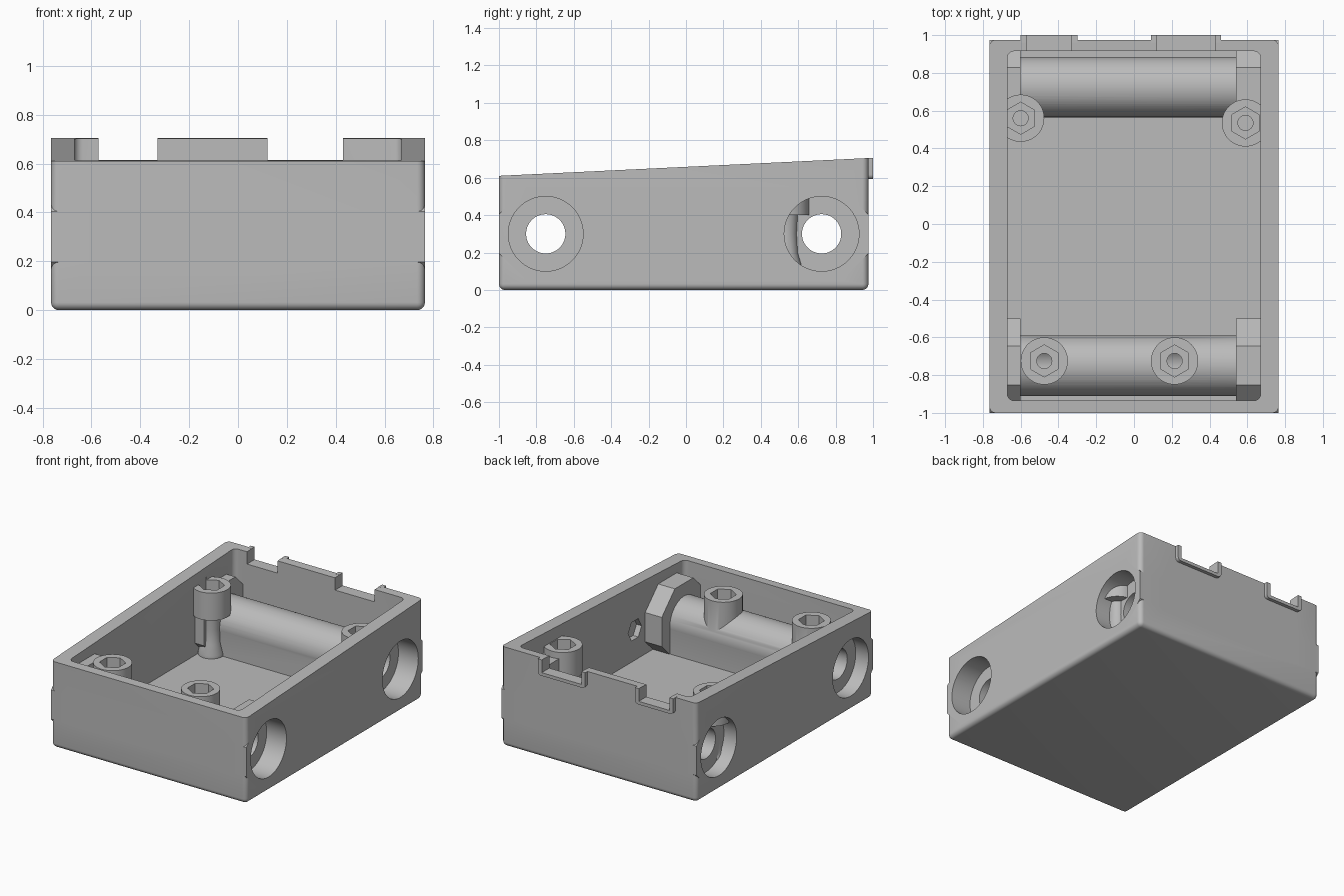
import bpy, bmesh, math
from mathutils import Matrix, Vector

cube = bpy.data.objects.get("Cube")
if cube:
    bpy.data.objects.remove(cube)

grey = bpy.data.materials.new("light_grey")
grey.use_nodes = True
colour = (0.5, 0.5, 0.5, 1)
grey.diffuse_color = colour
grey.node_tree.nodes["Principled BSDF"].inputs["Base Color"].default_value = colour


def finish(bm, name):
    bmesh.ops.recalc_face_normals(bm, faces=bm.faces)
    mesh = bpy.data.meshes.new(name)
    bm.to_mesh(mesh)
    bm.free()
    mesh.materials.append(grey)
    ob = bpy.data.objects.new(name, mesh)
    bpy.context.collection.objects.link(ob)
    return ob


def rim(y):
    return 0.61 + 0.095 * (y + 1) / 1.975


def block(name, lo, hi, radius=0, rounded=None, sloped=False):
    """Box between two corners; 'rounded' picks which edges get a fillet."""
    lo, hi = Vector(lo), Vector(hi)
    bm = bmesh.new()
    bmesh.ops.create_cube(bm, size=1)
    for v in bm.verts:
        v.co = (lo + hi) / 2 + v.co * (hi - lo)
        if sloped and v.co.z > lo.z + 0.01:
            v.co.z = rim(v.co.y)
    if rounded:
        edges = [e for e in bm.edges if rounded(e.verts[0].co, e.verts[1].co)]
        bmesh.ops.bevel(bm, geom=edges, offset=radius, segments=6, profile=0.5, affect='EDGES')
    return finish(bm, name)


def rod(name, start, end, radius, sides=48, turn=0):
    """Prism or cylinder between two points."""
    start, end = Vector(start), Vector(end)
    axis = end - start
    bm = bmesh.new()
    bmesh.ops.create_cone(bm, cap_ends=True, segments=sides, radius1=radius,
                          radius2=radius, depth=axis.length)
    place = Matrix.Translation((start + end) / 2) @ Vector((0, 0, 1)).rotation_difference(axis).to_matrix().to_4x4()
    bm.transform(place @ Matrix.Rotation(turn, 4, 'Z'))
    return finish(bm, name)


def lathe(name, profile, x, y):
    bm = bmesh.new()
    verts = [bm.verts.new((x + r, y, z)) for r, z in profile]
    edges = [bm.edges.new(pair) for pair in zip(verts, verts[1:])]
    bmesh.ops.spin(bm, geom=verts + edges, cent=(x, y, 0), axis=(0, 0, 1),
                   angle=math.tau, steps=48)
    bmesh.ops.remove_doubles(bm, verts=bm.verts, dist=0.0001)
    return finish(bm, name)


def combine(target, tool, operation):
    mod = target.modifiers.new("bool", 'BOOLEAN')
    mod.object, mod.operation, mod.solver = tool, operation, 'EXACT'
    bpy.context.view_layer.objects.active = target
    bpy.ops.object.modifier_apply(modifier=mod.name)
    bpy.data.objects.remove(tool)


def upright(a, b):
    return abs(a.z - b.z) > 0.1


FLOOR, AXIS_Z = 0.11, 0.3
WALL_X, INNER_X = 0.765, 0.67
OCT = 0.25 / math.cos(math.pi / 8)
SHAFTS = [-0.75, 0.725]

# Open tray with sloped rim and rounded outer edges
case = block("case", (-WALL_X, -1, 0), (WALL_X, 0.975, 1), 0.032,
             lambda a, b: upright(a, b) or max(a.z, b.z) < 0.01, True)
combine(case, block("cavity", (-INNER_X, -0.935, FLOOR), (INNER_X, 0.915, 1.5), 0.035, upright), 'DIFFERENCE')

# Octagonal end bosses, tubes and the webs under the tubes
for y in SHAFTS:
    for x0, x1 in ((-WALL_X, -0.6), (0.54, WALL_X)):
        combine(case, rod("boss", (x0, y, AXIS_Z), (x1, y, AXIS_Z), OCT, 8, math.pi / 8), 'UNION')
    combine(case, rod("tube", (-0.62, y, AXIS_Z), (0.56, y, AXIS_Z), 0.16, 64), 'UNION')
    combine(case, block("web", (-0.62, y - 0.159, 0.08), (0.56, y + 0.159, AXIS_Z)), 'UNION')

# Round pockets in the side walls
for y in SHAFTS:
    for x0, x1 in ((-0.9, -0.665), (0.61, 0.9)):
        combine(case, rod("pocket", (x0, y, AXIS_Z), (x1, y, AXIS_Z), 0.2, 64), 'DIFFERENCE')

# Screw posts: stout ones on the front tube, stemmed ones at the back
front_posts = [(-0.475, -0.725, 0.57), (0.215, -0.725, 0.57)]
back_posts = [(-0.6, 0.56, 0.595), (0.59, 0.535, 0.595)]
for x, y, top in front_posts:
    combine(case, rod("front_post", (x, y, 0.32), (x, y, top), 0.125), 'UNION')
for x, y, top in back_posts:
    profile = [(0, 0.06), (0.085, 0.06), (0.085, 0.13), (0.065, 0.2), (0.06, 0.3),
               (0.065, 0.4), (0.125, 0.4), (0.125, top), (0, top)]
    combine(case, lathe("back_post", profile, x, y), 'UNION')

# Hexagonal sockets and screw holes in the posts
for x, y, top in front_posts + back_posts:
    combine(case, rod("socket", (x, y, top - 0.09), (x, y, top + 0.02), 0.085, 6), 'DIFFERENCE')
    combine(case, rod("screw_hole", (x, y, 0.25), (x, y, top), 0.04, 24), 'DIFFERENCE')

# Shaft bores running right through
for y in SHAFTS:
    combine(case, rod("bore", (-1, y, AXIS_Z), (1, y, AXIS_Z), 0.105, 64), 'DIFFERENCE')

# Small side holes with nut recesses on the inside
for y in (-0.385, 0.355):
    combine(case, rod("side_hole", (0.6, y, 0.325), (0.9, y, 0.325), 0.04, 32), 'DIFFERENCE')
    combine(case, rod("nut_recess", (0.6, y, 0.325), (0.71, y, 0.325), 0.075, 6), 'DIFFERENCE')

# Notches in the back wall, each edged by a raised lip
parts = [case]
for side, x0, x1 in (("right", -0.57, -0.33), ("left", 0.12, 0.43)):
    def notch():
        return block("notch", (x0, 0.88, 0.615), (x1, 1.1, 1))
    lip = block(side + "_notch_lip", (x0 - 0.03, 0.96, 0.592), (x1 + 0.03, 1, 0.705), 0.025,
                lambda a, b: abs(a.y - b.y) > 0.01 and max(a.z, b.z) < 0.6)
    combine(lip, notch(), 'DIFFERENCE')
    combine(case, notch(), 'DIFFERENCE')
    parts.append(lip)

bpy.ops.object.select_all(action='DESELECT')
for ob in parts:
    ob.select_set(True)
bpy.context.view_layer.objects.active = case
bpy.ops.object.shade_smooth_by_angle(angle=math.radians(30))
